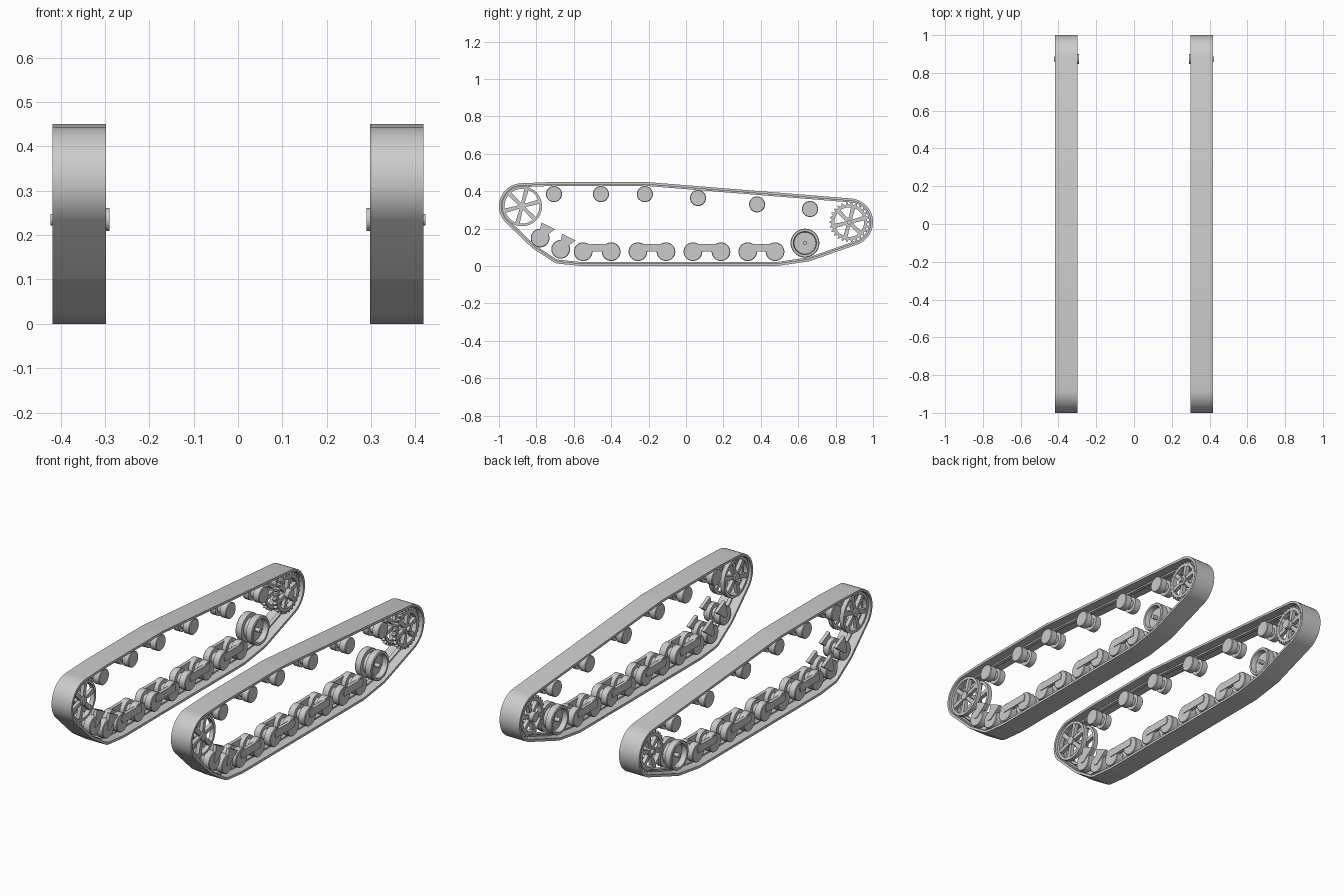
import bpy, bmesh, math
from math import cos, sin, pi

cube = bpy.data.objects.get("Cube")
if cube:
    bpy.data.objects.remove(cube)

mat = bpy.data.materials.new("plain_grey")
mat.use_nodes = True
grey = (0.6, 0.6, 0.6, 1)
mat.diffuse_color = grey
mat.node_tree.nodes["Principled BSDF"].inputs["Base Color"].default_value = grey

TRACK_X = 0.358
made = []


def finish(name, bm):
    """Place one copy of the part in each track, mirrored across x."""
    for side, sign in (("left", 1), ("right", -1)):
        copy = bm.copy()
        for v in copy.verts:
            v.co.x = sign * (v.co.x + TRACK_X)
        bmesh.ops.recalc_face_normals(copy, faces=copy.faces)
        mesh = bpy.data.meshes.new(f"{side}_{name}")
        copy.to_mesh(mesh)
        copy.free()
        mesh.materials.append(mat)
        ob = bpy.data.objects.new(mesh.name, mesh)
        bpy.context.collection.objects.link(ob)
        made.append(ob)
    bm.free()


def skin(bm, rings, closed):
    """Join matching vertex rings with quads; cap the ends unless closed."""
    rings = [[bm.verts.new(p) for p in ring] for ring in rings]
    pairs = list(zip(rings, rings[1:]))
    if closed:
        pairs.append((rings[-1], rings[0]))
    else:
        bm.faces.new(rings[0])
        bm.faces.new(rings[-1])
    for a, b in pairs:
        for i in range(len(a)):
            j = (i + 1) % len(a)
            bm.faces.new((a[i], a[j], b[j], b[i]))


def lathe(bm, centre, profile, closed=False, sides=32):
    """Turn (x, radius) points about an axle along x."""
    cy, cz = centre
    turn = [2 * pi * i / sides for i in range(sides)]
    skin(bm, [[(x, cy + r * cos(a), cz + r * sin(a)) for a in turn] for x, r in profile], closed)


def prism(bm, outline, x0, x1):
    """Extrude a (y, z) outline between two x positions."""
    skin(bm, [[(x, y, z) for y, z in outline] for x in (x0, x1)], False)


def rod(bm, centre, r, x0, x1):
    lathe(bm, centre, [(x0, r), (x1, r)])


def radial(bm, centre, angle, r0, r1, w0, w1, x0, x1):
    """Tapered bar pointing outward from a wheel centre."""
    c, s = cos(angle), sin(angle)
    outline = [(centre[0] + r * c - w * s, centre[1] + r * s + w * c)
               for r, w in ((r0, -w0), (r1, -w1), (r1, w1), (r0, w0))]
    prism(bm, outline, x0, x1)


def twin_wheel(bm, centre, r):
    """Two discs with a guide groove between them."""
    lathe(bm, centre, [(-.05, r - .003), (-.047, r), (-.013, r), (-.013, r * .6),
                       (.013, r * .6), (.013, r), (.047, r), (.05, r - .003)])


def spoked_wheel(bm, centre, r, rim, start):
    for mid in (-.035, .035):
        a, b = mid - .012, mid + .012
        lathe(bm, centre, [(a, r), (b, r), (b, r - rim), (a, r - rim)], True, 48)
        for k in range(6):
            radial(bm, centre, start + k * pi / 3, .015, r - rim * .6, .009, .012, a + .002, b - .002)


# Wheel centres as (y, z)
IDLER, SPROCKET, TENSIONER = (-.877, .32), (.873, .235), (.636, .123)
BOGIES = [(-.55, -.40), (-.257, -.107), (.037, .187), (.33, .476)]
FRONT_WHEELS = [(-.78, .15), (-.67, .09)]
ROLLERS = [(-.706, .385), (-.455, .385), (-.22, .385), (.064, .364), (.38, .33), (.663, .305)]

# Track belt: the tightest loop around all the wheels
wraps = [(IDLER, .123), (SPROCKET, .127), (TENSIONER, .1), (ROLLERS[0], .065), (ROLLERS[2], .065),
         ((BOGIES[0][0], .077), .077), ((BOGIES[3][1], .077), .077),
         (FRONT_WHEELS[0], .068), (FRONT_WHEELS[1], .078)]
points = []
for (cy, cz), r in wraps:
    for k in range(48):
        c, s = cos(2 * pi * k / 48), sin(2 * pi * k / 48)
        points.append((cy + r * c, cz + r * s, c, s))
points.sort()


def half_hull(pts):
    out = []
    for p in pts:
        while len(out) > 1 and ((out[-1][0] - out[-2][0]) * (p[1] - out[-2][1])
                                - (out[-1][1] - out[-2][1]) * (p[0] - out[-2][0])) <= 1e-7:
            out.pop()
        out.append(p)
    return out[:-1]


loop = half_hull(points) + half_hull(points[::-1])


def belt(name, half_width, outer, inner):
    bm = bmesh.new()
    section = [(-half_width, outer), (half_width, outer), (half_width, inner), (-half_width, inner)]
    skin(bm, [[(x, y - d * c, z - d * s) for y, z, c, s in loop] for x, d in section], True)
    finish(name, bm)


belt("track_belt", .06, 0, .013)
belt("track_guide_ridge", .01, .0125, .021)

# Front idler
bm = bmesh.new()
spoked_wheel(bm, IDLER, .107, .014, pi / 12)
rod(bm, IDLER, .022, -.052, .052)
finish("idler_wheel", bm)

# Rear drive sprocket with teeth
bm = bmesh.new()
spoked_wheel(bm, SPROCKET, .095, .016, pi / 12)
for k in range(26):
    for mid in (-.035, .035):
        radial(bm, SPROCKET, 2 * pi * k / 26, .092, .107, .008, .003, mid - .01, mid + .01)
rod(bm, SPROCKET, .026, -.068, .05)
rod(bm, SPROCKET, .013, .045, .065)
finish("drive_sprocket", bm)

# Tensioner wheel with dished faces and an axle pin
bm = bmesh.new()
half = [(.052, .012), (.052, .003), (.025, .003)]
face = [(.022, .012), (.022, .058), (.05, .062), (.05, .074), (.046, .077), (.014, .077), (.014, .055)]
lathe(bm, TENSIONER, [(-x, r) for x, r in face] + [(x, r) for x, r in face[::-1]], sides=40)
rod(bm, TENSIONER, .011, -.05, .05)
finish("tensioner_wheel", bm)

# Return rollers
for i, centre in enumerate(ROLLERS):
    bm = bmesh.new()
    twin_wheel(bm, centre, .043)
    finish(f"return_roller_{i + 1}", bm)

# Road wheel pairs joined by rocker arms
for i, (a, b) in enumerate(BOGIES):
    bm = bmesh.new()
    for y in (a, b):
        twin_wheel(bm, (y, .077), .05)
    finish(f"road_wheels_{i + 1}", bm)
    bm = bmesh.new()
    arm = [(a - .005, .077), (a + .035, .077), (b - .035, .077), (b + .005, .077),
           (b + .012, .1), (b + .005, .118), (a - .005, .118), (a - .012, .1)]
    for x in (-.054, .036):
        prism(bm, arm, x, x + .018)
    finish(f"rocker_arm_{i + 1}", bm)

# Front wheels on wedge brackets
for i, (y, z) in enumerate(FRONT_WHEELS):
    bm = bmesh.new()
    twin_wheel(bm, (y, z), .05)
    finish(f"front_wheel_{i + 1}", bm)
    bm = bmesh.new()
    wedge = [(y - .012, z - .004), (y + .008, z - .008), (y + .08, z + .047), (y + .008, z + .083)]
    for x in (-.054, .036):
        prism(bm, wedge, x, x + .018)
    finish(f"front_bracket_{i + 1}", bm)

# Smooth round surfaces, keep hard edges
bpy.ops.object.select_all(action='DESELECT')
for ob in made:
    ob.select_set(True)
bpy.context.view_layer.objects.active = made[0]
bpy.ops.object.shade_smooth_by_angle(angle=math.radians(30))
